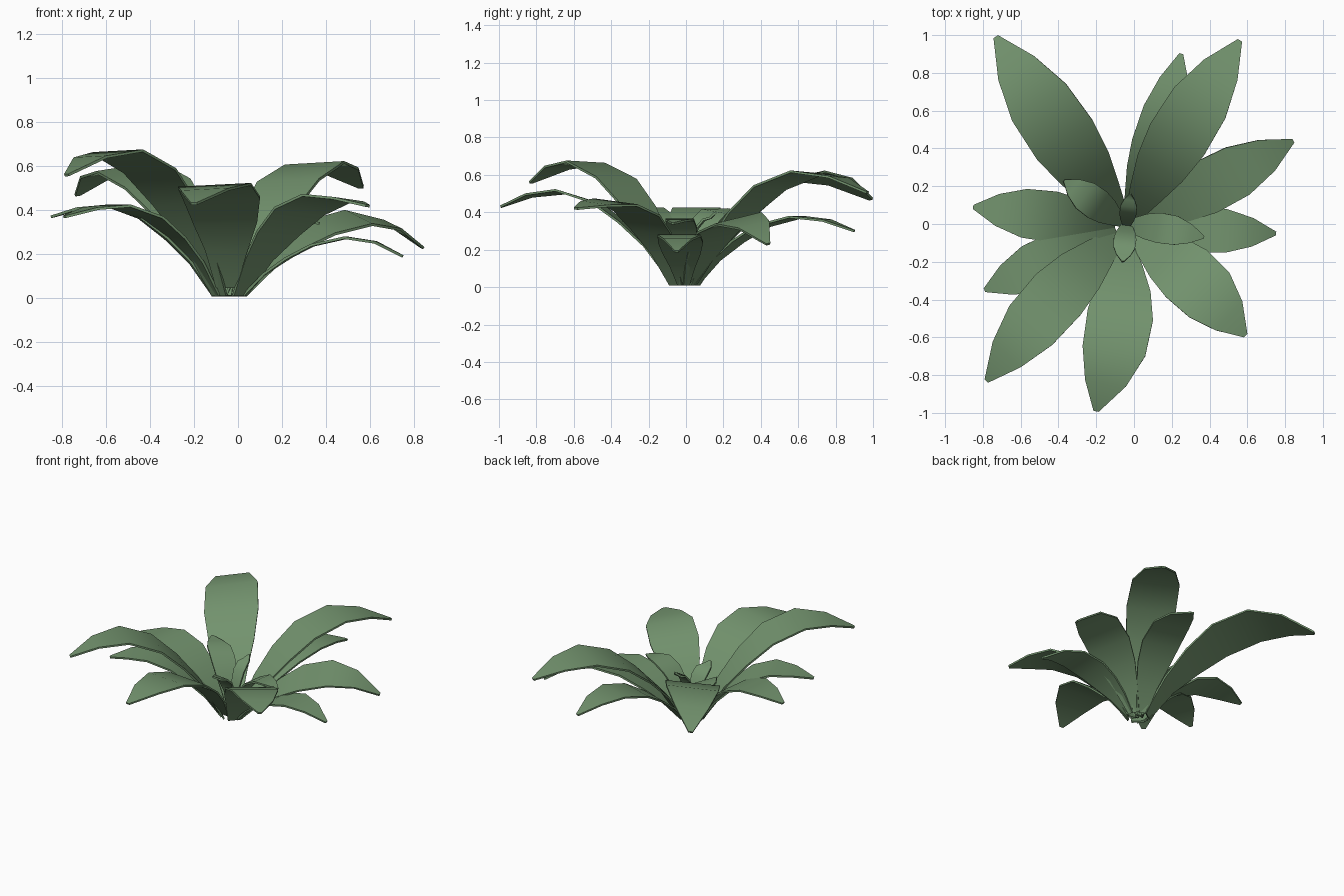
import bpy
import bmesh
from mathutils import Vector

cube = bpy.data.objects.get("Cube")
if cube:
    bpy.data.objects.remove(cube, do_unlink=True)

# Single leaf colour
green = bpy.data.materials.new("leaf_green")
green.use_nodes = True
colour = (0.17, 0.29, 0.155, 1)
green.diffuse_color = colour
bsdf = next(n for n in green.node_tree.nodes if n.type == "BSDF_PRINCIPLED")
bsdf.inputs["Base Color"].default_value = colour
bsdf.inputs["Roughness"].default_value = 0.8

CROWN = Vector((-0.04, -0.01, 0))

# Stations along a leaf: distance fraction, rise fraction, width fraction
STATIONS = [(0, 0, 0.27), (0.13, 0.37, 0.56), (0.27, 0.64, 0.84),
            (0.43, 0.87, 1), (0.64, 1, 0.96), (0.83, None, 0.63), (1, None, 0.08)]


def make_leaf(name, tip_x, tip_y, peak, tip_z, half_width, bend=0, roll=0,
              offset=0.065, base_z=0.012):
    """Flat arching strap leaf; bend bows it sideways, roll lifts one edge."""
    tip = Vector((tip_x, tip_y, 0))
    out = (tip - CROWN).normalized()
    side = Vector((-out.y, out.x, 0))
    base = CROWN + out * offset
    bm = bmesh.new()
    rows = []
    for dist, rise, width in STATIONS:
        mid = base.lerp(tip, dist) + side * bend * 4 * dist * (1 - dist)
        if rise is not None:
            mid.z = base_z + (peak - base_z) * rise
        else:
            mid.z = tip_z if dist == 1 else peak - 0.25 * (peak - tip_z)
        across = (side + Vector((0, 0, roll * min(1, dist * 2)))) * half_width * width
        rows.append([bm.verts.new(mid + across * s) for s in (1, -1)])
    for a, b in zip(rows, rows[1:]):
        bm.faces.new((a[0], a[1], b[1], b[0]))
    mesh = bpy.data.meshes.new(name)
    bm.to_mesh(mesh)
    bm.free()
    mesh.materials.append(green)
    obj = bpy.data.objects.new(name, mesh)
    bpy.context.collection.objects.link(obj)
    thick = obj.modifiers.new("thickness", "SOLIDIFY")
    thick.thickness = 0.012
    thick.offset = 0
    bpy.ops.object.select_all(action="DESELECT")
    bpy.context.view_layer.objects.active = obj
    obj.select_set(True)
    bpy.ops.object.modifier_apply(modifier=thick.name)
    bpy.ops.object.shade_smooth_by_angle(angle=0.7)


# Outer rosette: tip x, tip y, peak height, tip height, half width, bend, roll
make_leaf("back_right_leaf", -0.73, 0.99, 0.595, 0.47, 0.18, 0.01, -0.13)
make_leaf("back_left_leaf", 0.56, 0.97, 0.61, 0.505, 0.165, 0.01, -0.05)
make_leaf("back_low_leaf", 0.25, 0.90, 0.375, 0.30, 0.13, -0.02)
make_leaf("left_rear_leaf", 0.84, 0.44, 0.365, 0.23, 0.145, -0.01, 0.22)
make_leaf("left_low_leaf", 0.75, -0.05, 0.275, 0.19, 0.12)
make_leaf("front_left_leaf", 0.59, -0.59, 0.453, 0.42, 0.165, 0.03, -0.1)
make_leaf("front_leaf", -0.20, -0.99, 0.51, 0.43, 0.175, 0.045, 0.05, 0.08, 0.05)
make_leaf("front_right_leaf", -0.78, -0.83, 0.665, 0.56, 0.16, -0.025, 0.04)
make_leaf("right_front_leaf", -0.79, -0.35, 0.42, 0.37, 0.135)
make_leaf("right_leaf", -0.85, 0.09, 0.42, 0.37, 0.135)

# Inner upright leaves
make_leaf("inner_right_leaf", -0.37, 0.23, 0.40, 0.415, 0.085, 0, 0.15, 0.03, 0.02)
make_leaf("inner_left_leaf", 0.37, -0.07, 0.36, 0.34, 0.08, 0.015, 0, -0.01, 0.02)
make_leaf("inner_front_leaf", -0.06, -0.20, 0.33, 0.36, 0.06, 0, 0, -0.02, 0.012)
make_leaf("inner_back_leaf", -0.02, 0.16, 0.36, 0.40, 0.045, 0, 0, -0.01, 0.012)
